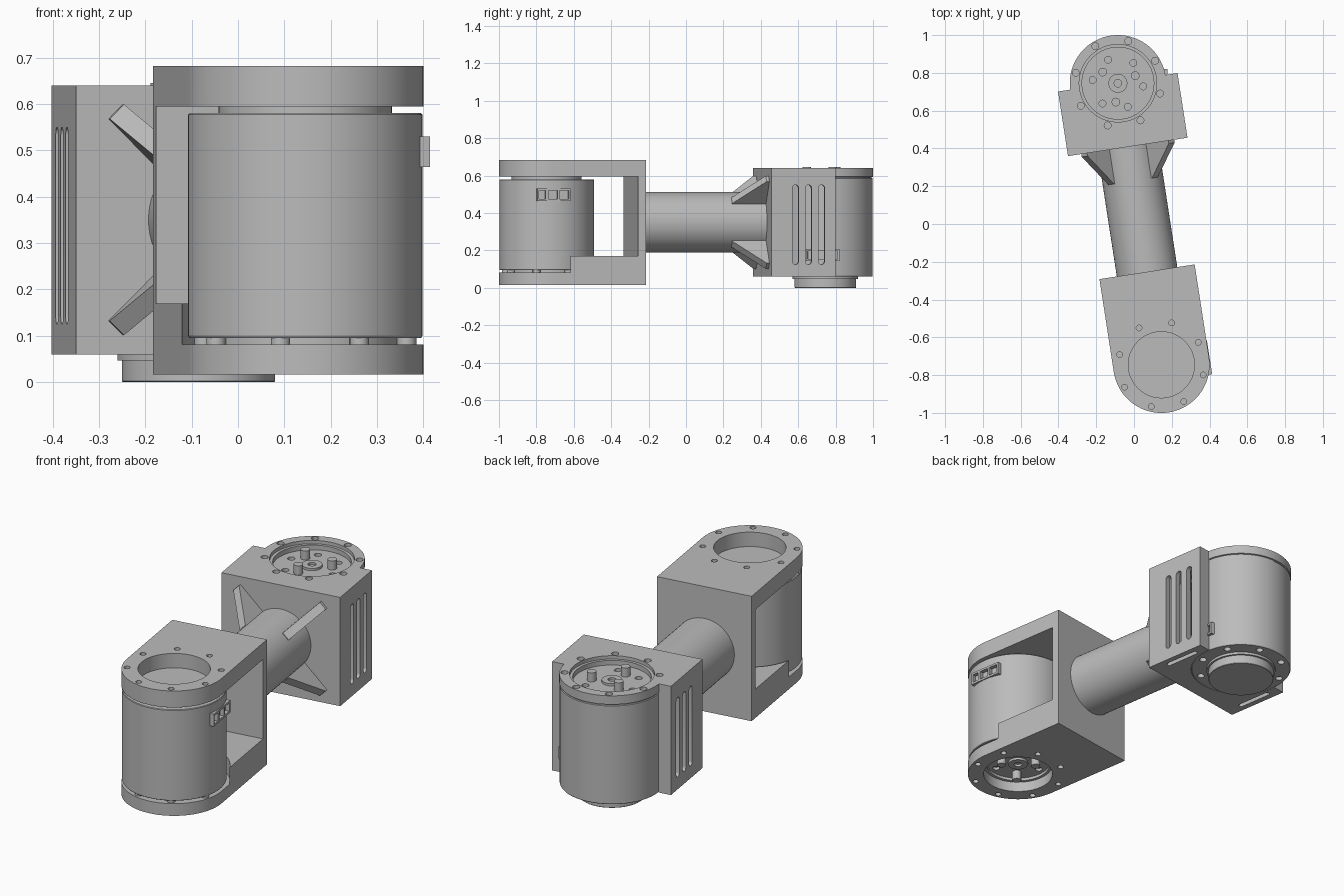
import bpy, bmesh, math
from mathutils import Matrix, Vector

if "Cube" in bpy.data.objects:
    bpy.data.objects.remove(bpy.data.objects["Cube"])

grey = bpy.data.materials.new("plain_grey")
grey.use_nodes = True
grey.diffuse_color = (0.5, 0.5, 0.5, 1)
grey.node_tree.nodes["Principled BSDF"].inputs["Base Color"].default_value = (0.5, 0.5, 0.5, 1)

R = 0.255          # outer radius of the joints
REACH = 0.754      # joint axis distance from the middle of the link
MID = 0.35         # height of the tube axis
parts = []


def finish(name, bm, keep=True):
    bmesh.ops.recalc_face_normals(bm, faces=bm.faces)
    mesh = bpy.data.meshes.new(name)
    bm.to_mesh(mesh)
    bm.free()
    mesh.materials.append(grey)
    obj = bpy.data.objects.new(name, mesh)
    bpy.context.collection.objects.link(obj)
    if keep:
        parts.append(obj)
    return obj


def box(name, lo, hi, keep=True):
    bm = bmesh.new()
    lo, hi = Vector(lo), Vector(hi)
    size = Matrix.Diagonal((hi - lo).to_4d())
    size[3][3] = 1
    bmesh.ops.create_cube(bm, size=1, matrix=Matrix.Translation((lo + hi) / 2) @ size)
    return finish(name, bm, keep)


def cylinders(name, centres, z0, z1, r, sides=24, keep=True):
    bm = bmesh.new()
    for x, y in centres:
        bmesh.ops.create_cone(bm, cap_ends=True, segments=sides, radius1=r, radius2=r, depth=z1 - z0,
                              matrix=Matrix.Translation((x, y, (z0 + z1) / 2)))
    return finish(name, bm, keep)


def prism(name, outline, a0, a1, axis="z", keep=True):
    bm = bmesh.new()
    place = (lambda p, a: (p[0], p[1], a)) if axis == "z" else (lambda p, a: (a, p[0], p[1]))
    face = bm.faces.new([bm.verts.new(place(p, a0)) for p in outline])
    new = bmesh.ops.extrude_face_region(bm, geom=[face])["geom"]
    shift = Vector(place((0, 0), a1 - a0))
    bmesh.ops.translate(bm, vec=shift, verts=[v for v in new if isinstance(v, bmesh.types.BMVert)])
    return finish(name, bm, keep)


def lathe(name, profile, y):
    bm = bmesh.new()
    verts = [bm.verts.new((r, y, z)) for r, z in profile]
    edges = [bm.edges.new(pair) for pair in zip(verts, verts[1:])]
    bmesh.ops.spin(bm, geom=verts + edges, cent=(0, y, 0), axis=(0, 0, 1), angle=math.tau, steps=96)
    bmesh.ops.remove_doubles(bm, verts=bm.verts, dist=1e-5)
    return finish(name, bm)


def arc(cx, cy, r, start, end, steps):
    span = [math.radians(start + (end - start) * i / steps) for i in range(steps + 1)]
    return [(cx + r * math.cos(a), cy + r * math.sin(a)) for a in span]


def ring(y, r, count, start):
    return arc(0, y, r, start, start + 360, count)[:-1]


def slot(cx, lo, hi, r):
    return arc(cx, hi - r, r, 0, 180, 10) + arc(cx, lo + r, r, 180, 360, 10)


def cut(obj, *cutters):
    bpy.context.view_layer.objects.active = obj
    for c in cutters:
        mod = obj.modifiers.new("cut", "BOOLEAN")
        mod.operation, mod.solver, mod.object = "DIFFERENCE", "EXACT", c
        bpy.ops.object.modifier_apply(modifier=mod.name)
    for c in cutters:
        bpy.data.objects.remove(c)


def drill(centres, z0, z1, r, sides=24):
    return cylinders("drill", centres, z0, z1, r, sides, keep=False)


def output_details(label, y, z, up):
    """Hub boss and pins on a motor's output face."""
    def span(h):
        return sorted((z - 0.005 * up, z + h * up))
    boss = cylinders(label + "_hub_boss", [(0, y)], *span(0.012), 0.05, 32)
    cut(boss, drill([(0, y)], z - 0.03, z + 0.03, 0.02))
    cylinders(label + "_drive_pins", ring(y, 0.1, 3, 15 * up), *span(0.048), 0.023, 16)


def connector(label, y, z, turn, motor):
    """Socket block with three pockets, let into the motor's side."""
    frame = box(label + "_connector", (0.2, y - 0.09, z - 0.033), (0.258, y + 0.09, z + 0.033))
    spin = Matrix.Translation((0, y, 0)) @ Matrix.Rotation(math.radians(turn), 4, "Z") @ Matrix.Translation((0, -y, 0))
    frame.data.transform(spin)
    for target in (frame, motor):
        for a, b in ((-0.08, -0.045), (-0.03, 0.02), (0.03, 0.08)):
            pocket = box("pocket", (0.236, y + a, z - 0.022), (0.3, y + b, z + 0.022), keep=False)
            pocket.data.transform(spin)
            cut(target, pocket)


# Rear joint motor, output face upward
rear = lathe("rear_motor", [
    (0, 0), (0.163, 0), (0.165, 0.002), (0.165, 0.047), (0.175, 0.047), (0.175, 0.06), (0.25, 0.06),
    (0.253, 0.065), (0.253, 0.585), (0.248, 0.587), (0.248, 0.592), (R, 0.594), (R, 0.64),
    (0.205, 0.64), (0.205, 0.622), (0.19, 0.622), (0.19, 0.597), (0, 0.597)], REACH)
cut(rear, drill(ring(REACH, 0.23, 8, 22.5), 0.615, 0.7, 0.018),
    drill(ring(REACH, 0.135, 6, 44), 0.58, 0.7, 0.018),
    drill(ring(REACH, 0.215, 8, 22.5), -0.1, 0.08, 0.018))
output_details("rear", REACH, 0.597, 1)
connector("rear", REACH, 0.175, -12, rear)

# Front joint motor, output face downward
front = lathe("front_motor", [
    (0, 0.605), (0.187, 0.605), (0.187, 0.58), (0.25, 0.58), (0.253, 0.577), (0.253, 0.1), (0.25, 0.095),
    (0.205, 0.095), (0.205, 0.07), (0.16, 0.07), (0.16, 0.085), (0, 0.085)], -REACH)
cut(front, drill(ring(-REACH, 0.125, 6, 44), 0.03, 0.1, 0.018))
output_details("front", -REACH, 0.085, -1)
connector("front", -REACH, 0.497, 0, front)
cylinders("front_motor_bolts", ring(-REACH, 0.225, 8, 22.5), 0.075, 0.1, 0.021)

# Fork that carries the front motor
BACK = -0.256
fork = prism("front_fork", arc(0, -REACH, R, 180, 360, 48) + [(R, BACK), (-R, BACK)], 0.016, 0.682)
cut(fork, box("window", (-0.4, -1.2, 0.17), (0.4, BACK - 0.043, 0.594), keep=False),
    drill([(0, -REACH)], 0.081, 0.594, 0.27, 96),
    drill([(0, -REACH)], -0.1, 0.8, 0.175, 64),
    drill(ring(-REACH, 0.228, 8, 22.5), 0.655, 0.75, 0.015),
    drill(ring(-REACH, 0.228, 8, 22.5), -0.05, 0.04, 0.015))

# Vented housing that clasps the rear motor
FRONT = 0.413
housing = box("rear_housing", (-0.32, FRONT, 0.06), (0.32, 0.759, 0.64))
cut(housing, box("cavity", (-0.292, 0.46, 0.085), (0.292, 0.735, 0.615), keep=False),
    drill([(0, REACH)], 0, 0.7, 0.2535, 96))
for v in (0.543, 0.613, 0.684):
    cut(housing, prism("vent", slot(v, 0.125, 0.55, 0.017), -0.4, 0.4, "x", keep=False))
for side in (-1, 1):
    cut(housing, prism("floor_vent", slot(side * 0.278, 0.5, 0.7, 0.012), 0, 0.1, keep=False))

# Link tube
tube = cylinders("link_tube", [(0, 0)], BACK - 0.01, FRONT + 0.01, 0.162, 64)
tube.data.transform(Matrix.Translation((0, 0, MID)) @ Matrix.Rotation(-math.pi / 2, 4, "X"))

# Four diagonal gussets between tube and housing
for i in range(4):
    gusset = prism("tube_gusset", [(0.23, 0.15), (0.23, 0.165), (FRONT - 0.015, 0.33), (FRONT + 0.005, 0.33),
                                   (FRONT + 0.005, 0.15)], -0.022, 0.022, "x")
    gusset.data.transform(Matrix.Translation((0, 0, MID)) @ Matrix.Rotation(math.radians(45 + 90 * i), 4, "Y"))

# Turn the whole arm into place and shade it
placement = Matrix.Translation((0.03, 0, 0)) @ Matrix.Rotation(math.radians(8.78), 4, "Z")
bpy.ops.object.select_all(action="DESELECT")
for obj in parts:
    obj.matrix_world = placement
    obj.select_set(True)
bpy.context.view_layer.objects.active = parts[0]
bpy.ops.object.shade_smooth_by_angle(angle=math.radians(30))
